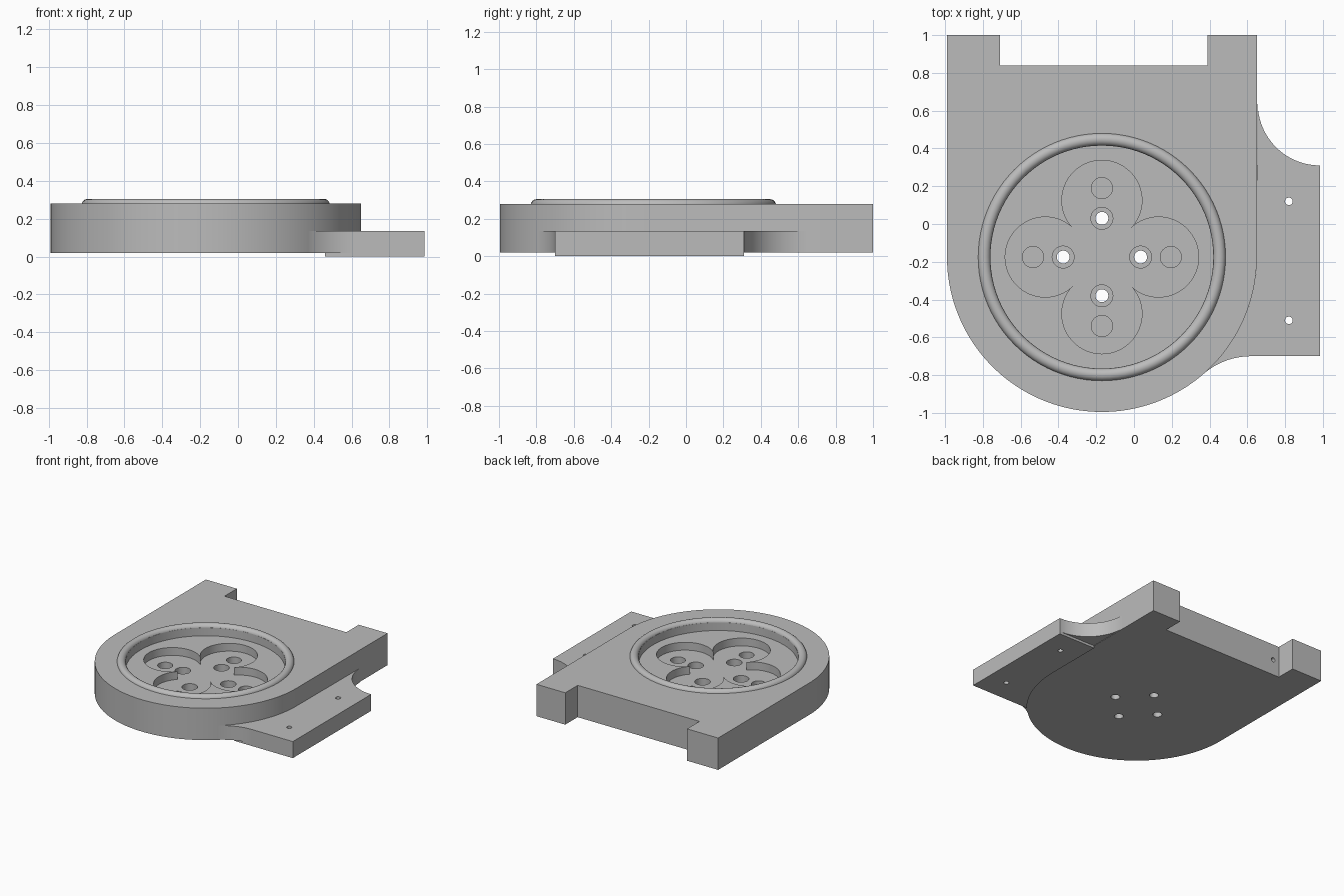
import bpy, bmesh
from math import cos, sin, radians, pi
from mathutils import Matrix

if "Cube" in bpy.data.objects:
    bpy.data.objects.remove(bpy.data.objects["Cube"])

CX, CY, R = -0.17, -0.175, 0.82      # centre and radius of the rounded end
BOTTOM, TOP = 0.02, 0.28
TAB_TOP = 0.135
RECESS_FLOOR, POCKET_FLOOR = 0.214, 0.15

grey = bpy.data.materials.new("plain_grey")
grey.use_nodes = True
grey.diffuse_color = (0.5, 0.5, 0.5, 1)
grey.node_tree.nodes["Principled BSDF"].inputs["Base Color"].default_value = (0.5, 0.5, 0.5, 1)


def arc(x, y, r, start, end, steps=32):
    angles = [radians(start + (end - start) * i / steps) for i in range(steps + 1)]
    return [(x + r * cos(a), y + r * sin(a)) for a in angles]


def finish(name, bm):
    bmesh.ops.recalc_face_normals(bm, faces=bm.faces)
    mesh = bpy.data.meshes.new(name)
    bm.to_mesh(mesh)
    bm.free()
    mesh.materials.append(grey)
    obj = bpy.data.objects.new(name, mesh)
    bpy.context.collection.objects.link(obj)
    return obj


def prism(name, outline, z0, z1):
    bm = bmesh.new()
    face = bm.faces.new([bm.verts.new((x, y, z0)) for x, y in outline])
    top = bmesh.ops.extrude_face_region(bm, geom=[face])["geom"]
    bmesh.ops.translate(bm, vec=(0, 0, z1 - z0),
                        verts=[v for v in top if isinstance(v, bmesh.types.BMVert)])
    return finish(name, bm)


def disc(x, y, r, z0, z1, steps=32):
    return prism("cutter", arc(x, y, r, 0, 360, steps)[:-1], z0, z1)


def activate(obj):
    bpy.ops.object.select_all(action='DESELECT')
    obj.select_set(True)
    bpy.context.view_layer.objects.active = obj


def cut(obj, cutter):
    cutter.hide_render = True
    mod = obj.modifiers.new("cut", 'BOOLEAN')
    mod.operation, mod.solver, mod.object = 'DIFFERENCE', 'EXACT', cutter
    activate(obj)
    bpy.ops.object.modifier_apply(modifier=mod.name)
    bpy.data.objects.remove(cutter)


def smooth(obj):
    activate(obj)
    bpy.ops.object.shade_smooth_by_angle(angle=radians(30))


# Body: rounded front, square back with a wide notch between two prongs
left, right = CX + R, CX - R
body = prism("body", arc(CX, CY, R, -180, 0, 96) + [
    (left, 1), (0.39, 1), (0.39, 0.84), (-0.71, 0.84), (-0.71, 1), (right, 1)], BOTTOM, TOP)

# Round recess, then a four-lobed pocket in its floor
cut(body, disc(CX, CY, 0.59, RECESS_FLOOR, 0.5, 96))
lobe = 0.3
clover = []
for a in (0, 90, 180, 270):
    clover += arc(CX + lobe * cos(radians(a)), CY + lobe * sin(radians(a)),
                  lobe * 0.5 ** 0.5, a - 135, a + 135, 48)[:-1]
cut(body, prism("cutter", clover, POCKET_FLOOR, 0.5))

# Each lobe has a blind hole and a counterbored through hole
for k in range(4):
    dx, dy = cos(k * pi / 2), sin(k * pi / 2)
    cut(body, disc(CX + 0.365 * dx, CY + 0.365 * dy, 0.056, 0.09, 0.5))
    cut(body, disc(CX + 0.205 * dx, CY + 0.205 * dy, 0.058, 0.09, 0.5))
    cut(body, disc(CX + 0.205 * dx, CY + 0.205 * dy, 0.034, -0.2, 0.5))

# Small cable hole in the notch wall
bm = bmesh.new()
bmesh.ops.create_cone(bm, cap_ends=True, segments=24, radius1=0.018, radius2=0.018, depth=0.4,
                      matrix=Matrix.Translation((-0.655, 0.8, 0.15)) @ Matrix.Rotation(pi / 2, 4, 'X'))
cut(body, finish("cutter", bm))
smooth(body)

# Side tab with concave fillets blending into the body
edge, back, front = 0.985, 0.31, -0.70
fillet = 0.386
side_tab = prism("side_tab", arc(CX, CY, R, -49, 0) + arc(edge, back + 0.33, 0.33, 180, 270)
                 + [(edge, front)] + arc(0.62, front - fillet, fillet, 90, 130), BOTTOM, TAB_TOP)
# Thin foot below the tab, stopping at the body outline
tab_foot = prism("tab_foot", arc(CX, CY, R, -39.8, 0)
                 + [(left, back), (edge, back), (edge, front)], 0, BOTTOM)
for part in (side_tab, tab_foot):
    for y in (0.12, -0.51):
        cut(part, disc(0.82, y, 0.02, -0.2, 0.5))
    smooth(part)

# Rounded sealing ring around the recess
bpy.ops.mesh.primitive_torus_add(location=(CX, CY, 0.272), major_radius=0.623, minor_radius=0.033,
                                 major_segments=96, minor_segments=24)
ring = bpy.context.object
ring.name = "seal_ring"
ring.data.materials.append(grey)
smooth(ring)
